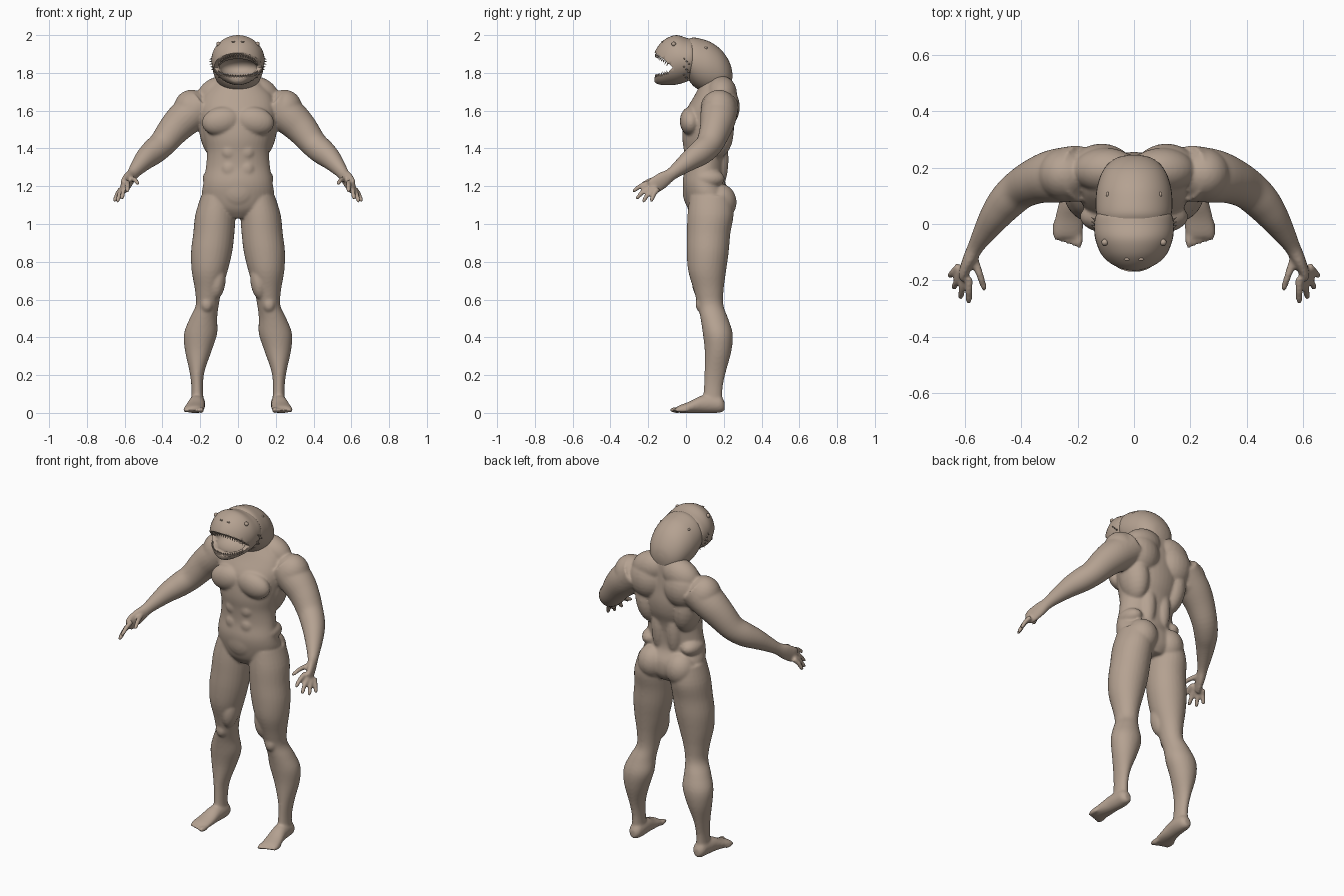
import bpy, bmesh, math
from mathutils import Vector, Matrix

if "Cube" in bpy.data.objects:
    bpy.data.objects.remove(bpy.data.objects["Cube"])

skin = bpy.data.materials.new("tan skin")
skin.use_nodes = True
COLOR = (0.46, 0.36, 0.285, 1)
skin.diffuse_color = COLOR
skin.node_tree.nodes["Principled BSDF"].inputs["Base Color"].default_value = COLOR
X, Y, Z = Vector((1, 0, 0)), Vector((0, 1, 0)), Vector((0, 0, 1))


def spline(keys, steps=4):
    """Catmull-Rom interpolation of key rows."""
    k = [keys[0]] + list(keys) + [keys[-1]]
    out = []
    for i in range(1, len(k) - 2):
        for j in range(steps):
            t = j / steps
            out.append([0.5 * (2 * b + (c - a) * t + (2 * a - 5 * b + 4 * c - d) * t * t
                               + (3 * b - a - 3 * c + d) * t ** 3)
                        for a, b, c, d in zip(*k[i - 1:i + 3])])
    return out + [list(keys[-1])]


def loft(bm, keys, side=1, axis=None, ref=Y, n=28):
    """Closed tube through rows of x, y, z, radius u, radius v."""
    rows = spline(keys)
    pts = [Vector((r[0] * side, r[1], r[2])) for r in rows]
    rings = []
    for i, r in enumerate(rows):
        t = axis or (pts[min(i + 1, len(pts) - 1)] - pts[max(i - 1, 0)]).normalized()
        u = t.cross(ref).normalized()
        v = u.cross(t)
        rings.append([bm.verts.new(pts[i] + u * r[3] * math.cos(a) + v * r[4] * math.sin(a))
                      for a in (math.tau * j / n for j in range(n))])
    for a, b in zip(rings, rings[1:]):
        for j in range(n):
            bm.faces.new((a[j], a[(j + 1) % n], b[(j + 1) % n], b[j]))
    bm.faces.new(rings[0])
    bm.faces.new(rings[-1])


def ball(bm, c, r, side=1, tilt=0):
    m = (Matrix.Translation((c[0] * side, c[1], c[2])) @ Matrix.Rotation(tilt * side, 4, 'Y')
         @ Matrix.Diagonal((*r, 1)))
    bmesh.ops.create_uvsphere(bm, u_segments=24, v_segments=14, radius=1, matrix=m)


def spike(bm, p, d, r, h):
    d = Vector(d).normalized()
    m = Matrix.Translation(Vector(p) + d * h / 2) @ d.to_track_quat('Z', 'Y').to_matrix().to_4x4()
    bmesh.ops.create_cone(bm, cap_ends=True, segments=8, radius1=r, radius2=0, depth=h, matrix=m)


def finish(bm, name, angle=40):
    bmesh.ops.recalc_face_normals(bm, faces=bm.faces)
    mesh = bpy.data.meshes.new(name)
    bm.to_mesh(mesh)
    bm.free()
    mesh.materials.append(skin)
    ob = bpy.data.objects.new(name, mesh)
    bpy.context.collection.objects.link(ob)
    bpy.ops.object.select_all(action='DESELECT')
    bpy.context.view_layer.objects.active = ob
    ob.select_set(True)
    bpy.ops.object.shade_smooth_by_angle(angle=math.radians(angle))
    return ob


# Torso core
bm = bmesh.new()
torso = [(1.03, .13, .08, .08), (1.08, .125, .16, .115), (1.15, .115, .19, .125),
         (1.22, .095, .183, .113), (1.3, .1, .17, .107), (1.38, .105, .165, .115),
         (1.45, .113, .18, .132), (1.52, .12, .195, .135), (1.6, .125, .2, .125),
         (1.68, .145, .18, .1), (1.75, .16, .12, .08), (1.8, .16, .09, .06)]
loft(bm, [(0, y, z, a, b) for z, y, a, b in torso], axis=Z, n=40)

leg = [(1.15, .11, .13, .085, .11), (1.05, .12, .13, .106, .122), (.95, .128, .12, .109, .115),
       (.85, .14, .115, .109, .111), (.75, .15, .112, .095, .1), (.65, .157, .12, .071, .079),
       (.57, .163, .13, .061, .068), (.5, .183, .15, .073, .073), (.42, .198, .168, .088, .079),
       (.33, .21, .17, .071, .071), (.22, .217, .155, .04, .057), (.14, .216, .145, .031, .05),
       (.06, .215, .14, .033, .052)]
foot = [(.205, .215, .035, .018, .022), (.185, .215, .044, .036, .042),
        (.14, .215, .047, .042, .048), (.08, .22, .045, .045, .046),
        (.02, .228, .03, .052, .031), (-.03, .235, .021, .053, .021), (-.05, .235, .018, .045, .014)]
arm = [(.19, .18, 1.63, .1, .1), (.28, .17, 1.56, .095, .095), (.34, .155, 1.5, .083, .085),
       (.4, .125, 1.425, .072, .072), (.45, .08, 1.38, .066, .068), (.49, .03, 1.345, .056, .058),
       (.53, -.03, 1.3, .041, .043), (.56, -.08, 1.262, .029, .034), (.58, -.12, 1.235, .025, .043),
       (.6, -.165, 1.205, .019, .045), (.607, -.187, 1.192, .014, .038)]
fingers = [((.585, -.19, 1.22), (.585, -.283, 1.172)), ((.6, -.185, 1.2), (.615, -.265, 1.132)),
           ((.612, -.17, 1.19), (.64, -.23, 1.115)), ((.62, -.15, 1.185), (.656, -.187, 1.118)),
           ((.565, -.125, 1.24), (.527, -.237, 1.212))]
muscles = [((.088, .025, 1.545), (.105, .058, .075), .2),      # chest
           ((.13, .155, 1.49), (.075, .098, .15), .15),        # flank
           ((.115, .19, 1.62), (.115, .095, .12), 0),          # shoulder blade
           ((.1, .19, 1.69), (.12, .08, .09), .35),            # neck slope
           ((.24, .175, 1.6), (.1, .096, .112), .3),           # shoulder
           ((.05, .17, 1.34), (.05, .055, .16), 0),            # lower back
           ((.092, .175, 1.115), (.09, .093, .1), 0),          # buttock
           ((.13, .12, 1.24), (.058, .085, .05), 0),           # hip
           ((.045, .015, 1.38), (.042, .027, .042), 0),        # belly
           ((.045, .015, 1.29), (.042, .027, .045), 0),
           ((.0, .02, 1.18), (.09, .038, .09), 0),
           ((.11, .085, .7), (.045, .055, .1), -.1),           # inner thigh
           ((.165, .085, .575), (.035, .035, .045), 0)]        # knee
for s in (1, -1):
    loft(bm, [(x, y, z, a, b) for z, x, y, a, b in leg], s, Z)
    loft(bm, [(x, y, z, a, b) for y, x, z, a, b in foot], s, Y, Z)
    loft(bm, arm, s, ref=Z)
    for c, r, tilt in muscles:
        ball(bm, c, r, s, tilt)
    # Fingers and thumb, bent slightly at the middle
    for a, b in fingers:
        a, b = Vector(a), Vector(b)
        m = a.lerp(b, .5) + Z * .008
        loft(bm, [(*a, .015, .015), (*m, .0135, .0135), (*a.lerp(b, .9), .011, .011),
                  (*b, .005, .005)], s, ref=X, n=12)
    # Toes
    for i in range(5):
        r = .016 if i == 0 else .0125
        ball(bm, (.194 + .021 * i, -.048 + .007 * i, .015), (r * .85, .04, r), s)
body = finish(bm, "body")
remesh = body.modifiers.new("merge", 'REMESH')
remesh.mode = 'VOXEL'
remesh.voxel_size = .007
remesh.use_smooth_shade = True
smooth = body.modifiers.new("soften", 'SMOOTH')
smooth.factor = .5
smooth.iterations = 8


def along_y(rows):
    """Rows of y, top, bottom, half width."""
    return [(0, y, (t + b) / 2, w, (t - b) / 2) for y, t, b, w in rows]


# Hood behind the gills
bm = bmesh.new()
loft(bm, along_y([(.015, 1.98, 1.76, .125), (.04, 1.987, 1.73, .134), (.08, 1.98, 1.705, .136),
                  (.13, 1.963, 1.69, .131), (.18, 1.928, 1.69, .115), (.215, 1.885, 1.7, .09),
                  (.237, 1.84, 1.73, .055), (.245, 1.8, 1.77, .015)]), axis=Y, ref=Z, n=40)
for s in (1, -1):
    ball(bm, (.094, .105, 1.932), (.006, .009, .007), s)
finish(bm, "hood")

# Face with the open mouth cut out
bm = bmesh.new()
loft(bm, along_y([(.04, 1.965, 1.78, .125), (.03, 1.978, 1.768, .135), (0, 1.986, 1.752, .141),
                  (-.05, 2.0, 1.738, .138), (-.1, 1.985, 1.735, .12), (-.135, 1.957, 1.737, .095),
                  (-.158, 1.925, 1.745, .065), (-.168, 1.9, 1.757, .03)]), axis=Y, ref=Z, n=40)
face = finish(bm, "face")

bm = bmesh.new()
profile = [(-.07, 1.828), (-.11, 1.866), (-.16, 1.903), (-.22, 1.93), (-.22, 1.77),
           (-.16, 1.779), (-.1, 1.797)]
front = bm.faces.new([bm.verts.new((-.2, y, z)) for y, z in profile])
ext = bmesh.ops.extrude_face_region(bm, geom=[front])
bmesh.ops.translate(bm, vec=(.4, 0, 0), verts=[v for v in ext["geom"] if isinstance(v, bmesh.types.BMVert)])
wedge = finish(bm, "mouth_wedge")
bm = bmesh.new()
ball(bm, (0, -.085, 1.828), (.098, .09, .05))
cavity = finish(bm, "mouth_cavity")
for cutter in (wedge, cavity):
    cutter.hide_render = True
    cut = face.modifiers.new("mouth", 'BOOLEAN')
    cut.operation = 'DIFFERENCE'
    cut.solver = 'EXACT'
    cut.object = cutter
    with bpy.context.temp_override(object=face, active_object=face):
        bpy.ops.object.modifier_apply(modifier=cut.name)
    bpy.data.objects.remove(cutter)

# Eyes and nostrils
bm = bmesh.new()
for s in (1, -1):
    ball(bm, (.103, -.065, 1.953), (.012, .012, .012), s)
    ball(bm, (.025, -.125, 1.965), (.01, .005, .004), s)
finish(bm, "eyes_and_nostrils")

# Teeth along both jaws
bm = bmesh.new()
for i in range(-10, 11):
    a = math.radians(i * 7.5)
    x, y = .103 * math.sin(a), -.075 - .083 * math.cos(a)
    out = math.sin(a) * .3
    spike(bm, (x, y, 1.835 + .064 * math.cos(a)), (out, -.4, -1), .005, .018)
    spike(bm, (x, y, 1.803 - .028 * math.cos(a)), (out, -.4, 1), .006, .02)
finish(bm, "teeth")

# Spines on the gill edges
bm = bmesh.new()
for s in (1, -1):
    for i in range(9):
        z = 1.765 + .014 * i
        w = .138 * math.sqrt(1 - ((z - 1.868) / .118) ** 2)
        spike(bm, (s * (w - .006), .012 - .04 * (i % 3) / 3, z), (s, .5, -.2), .006, .026)
finish(bm, "gill_spines")
